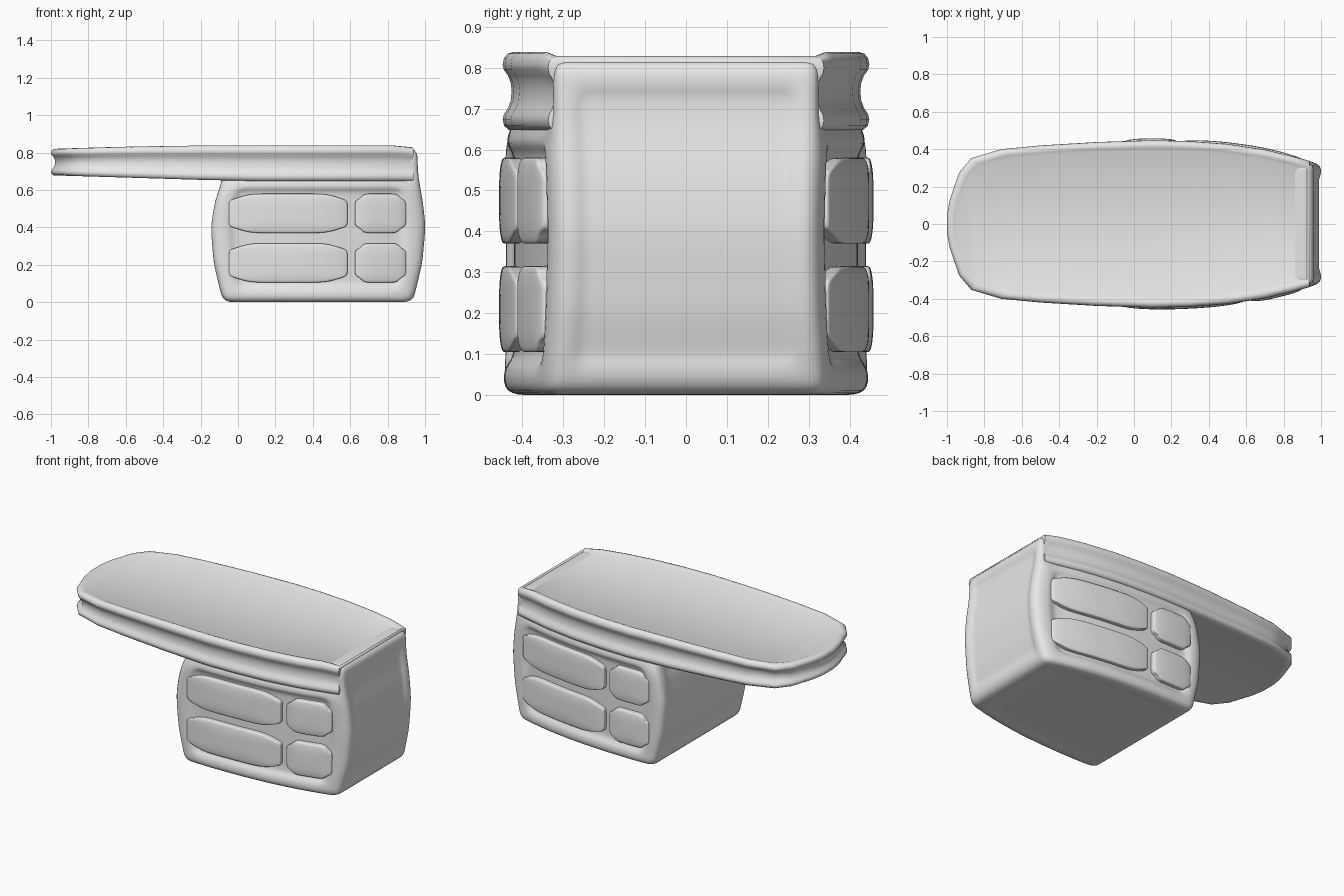
import bpy, bmesh, math

cube = bpy.data.objects.get("Cube")
if cube:
    bpy.data.objects.remove(cube, do_unlink=True)

grey = bpy.data.materials.new("plain_grey")
grey.use_nodes = True
grey.diffuse_color = (0.8, 0.8, 0.8, 1)
grey.node_tree.nodes["Principled BSDF"].inputs["Base Color"].default_value = (0.8, 0.8, 0.8, 1)

# Half depth of the desk along x, and the bulging end profiles along z
OUTLINE = [(-1, 0.05), (-0.985, 0.13), (-0.935, 0.275), (-0.87, 0.352), (-0.71, 0.4),
           (-0.5, 0.42), (-0.2, 0.438), (0.1, 0.448), (0.3, 0.443), (0.5, 0.428),
           (0.7, 0.398), (0.85, 0.362), (0.94, 0.337)]
RIGHT_END = [(0, 0.935), (0.2, 0.985), (0.4, 1.004), (0.55, 0.988), (0.66, 0.965), (0.83, 0.958)]
LEFT_END = [(0, -0.08), (0.2, -0.13), (0.4, -0.147), (0.55, -0.122), (0.66, -0.08), (0.83, -0.08)]


def lerp(table, t):
    for (a, va), (b, vb) in zip(table, table[1:]):
        if t <= b:
            break
    return va + (vb - va) * (t - a) / (b - a)


def half(x):
    return lerp(OUTLINE, x)


def finish(bm, name, levels):
    bmesh.ops.recalc_face_normals(bm, faces=bm.faces)
    mesh = bpy.data.meshes.new(name)
    bm.to_mesh(mesh)
    bm.free()
    mesh.materials.append(grey)
    obj = bpy.data.objects.new(name, mesh)
    bpy.context.collection.objects.link(obj)
    if levels:
        mod = obj.modifiers.new("Smooth", 'SUBSURF')
        mod.levels = mod.render_levels = levels
    for p in mesh.polygons:
        p.use_smooth = True
    return obj


def grid_box(cuts):
    bm = bmesh.new()
    bmesh.ops.create_cube(bm, size=2)
    bmesh.ops.subdivide_edges(bm, edges=bm.edges[:], cuts=cuts, use_grid_fill=True)
    bm.normal_update()
    return bm


# Drawer cabinet: bulged box with sunken panels
def cabinet():
    n = 12
    bm = grid_box(n - 1)
    panels = {k: [] for k in ("front", "back", "right", "left", "bottom")}
    for f in bm.faces:
        c, d = f.calc_center_median(), f.normal
        low = -1 + 2 / n < c.z < -1 + 18 / n
        inner_x, inner_y, inner_z = (abs(v) < 1 - 2 / n for v in c)
        if abs(d.y) > 0.5 and inner_x and low:
            panels["front" if d.y < 0 else "back"].append(f)
        elif d.x > 0.5 and inner_y and inner_z:
            panels["right"].append(f)
        elif d.x < -0.5 and inner_y and low:
            panels["left"].append(f)
        elif d.z < -0.5 and inner_x and inner_y:
            panels["bottom"].append(f)
    for v in bm.verts:
        u, w, t = v.co
        z = (t + 1) / 2 * 0.822
        left, right = lerp(LEFT_END, z), lerp(RIGHT_END, z)
        x = left + (right - left) * (u + 1) / 2
        # stay inside the groove of the top, except at the end posts
        tuck = 0.035 if z > 0.66 and u < 0.99 else 0
        v.co = (x, w * (half(x) - tuck), z)
    bm.normal_update()
    for key, depth in (("front", -0.026), ("back", -0.026), ("right", -0.012),
                       ("left", -0.01), ("bottom", -0.004)):
        bmesh.ops.inset_region(bm, faces=panels[key], thickness=0.02, depth=depth,
                               use_even_offset=True)
    finish(bm, "drawer_cabinet", 2)


# Desk top: lofted rings with a groove round the side
def desk_top():
    bm = bmesh.new()
    outline = OUTLINE + [(x, -y) for x, y in reversed(OUTLINE)]
    count = len(outline)
    # inset from the edge, height as a share from bottom to top
    section = [(0.06, 0.02), (0.04, 0), (0.015, 0), (0.004, 0.05), (0, 0.13), (0.003, 0.2),
               (0.013, 0.28), (0.02, 0.38), (0.022, 0.5), (0.02, 0.6), (0.013, 0.7),
               (0.003, 0.77), (0, 0.84), (0.003, 0.92), (0.012, 0.98), (0.026, 1),
               (0.04, 0.98), (0.055, 0.94)]
    rings = []
    for d, s in section:
        ring = []
        for x, y in outline:
            over = max(0, -x)
            low = 0.648 + 0.03 * over
            high = 0.838 - 0.018 * over ** 2 - (0.01 if x > 0.9 else 0)
            px = x * (1 - d) if x < 0.9 else x - d * 0.3
            ring.append(bm.verts.new((px, y * (1 - d / 0.45), low + (high - low) * s)))
        rings.append(ring)
    for a, b in zip(rings, rings[1:]):
        for i in range(count):
            j = (i + 1) % count
            bm.faces.new((a[i], a[j], b[j], b[i]))
    for ring in (rings[0], rings[-1]):
        for i in range(count // 2 - 1):
            bm.faces.new((ring[i], ring[i + 1], ring[count - 2 - i], ring[count - 1 - i]))
    obj = finish(bm, "desk_top", 0)
    bpy.ops.object.select_all(action='DESELECT')
    obj.select_set(True)
    bpy.context.view_layer.objects.active = obj
    bpy.ops.object.shade_smooth_by_angle(angle=math.radians(50))


# Drawer front: soft pad that follows the curve of the cabinet
def drawer(name, x0, x1, z0, z1, side):
    bm = grid_box(5)
    for v in bm.verts:
        u, w, t = v.co
        cut = 0.028 if abs(u) > 0.99 and abs(t) > 0.99 else 0
        x = (x0 + x1) / 2 + u * ((x1 - x0) / 2 - cut)
        z = (z0 + z1) / 2 + t * ((z1 - z0) / 2 - cut)
        crown = 0.011 - 0.007 * max(abs(u), abs(t)) ** 4
        y = half(x) - 0.05 + (w + 1) / 2 * (0.05 + crown)
        if side < 0:
            v.co = (x, -y, z)
        else:
            # the back is the front turned half round the cabinet centre
            v.co = (x, y, z)
    finish(bm, name, 2)


cabinet()
desk_top()
for side, face in ((-1, "front"), (1, "back")):
    for row, z0 in (("lower", 0.105), ("upper", 0.37)):
        for kind, x0, x1 in (("wide", -0.048, 0.585), ("narrow", 0.625, 0.898)):
            if side > 0:
                x0, x1 = 0.85 - x1, 0.85 - x0
            drawer(f"{face}_{row}_{kind}_drawer", x0, x1, z0, z0 + 0.21, side)
